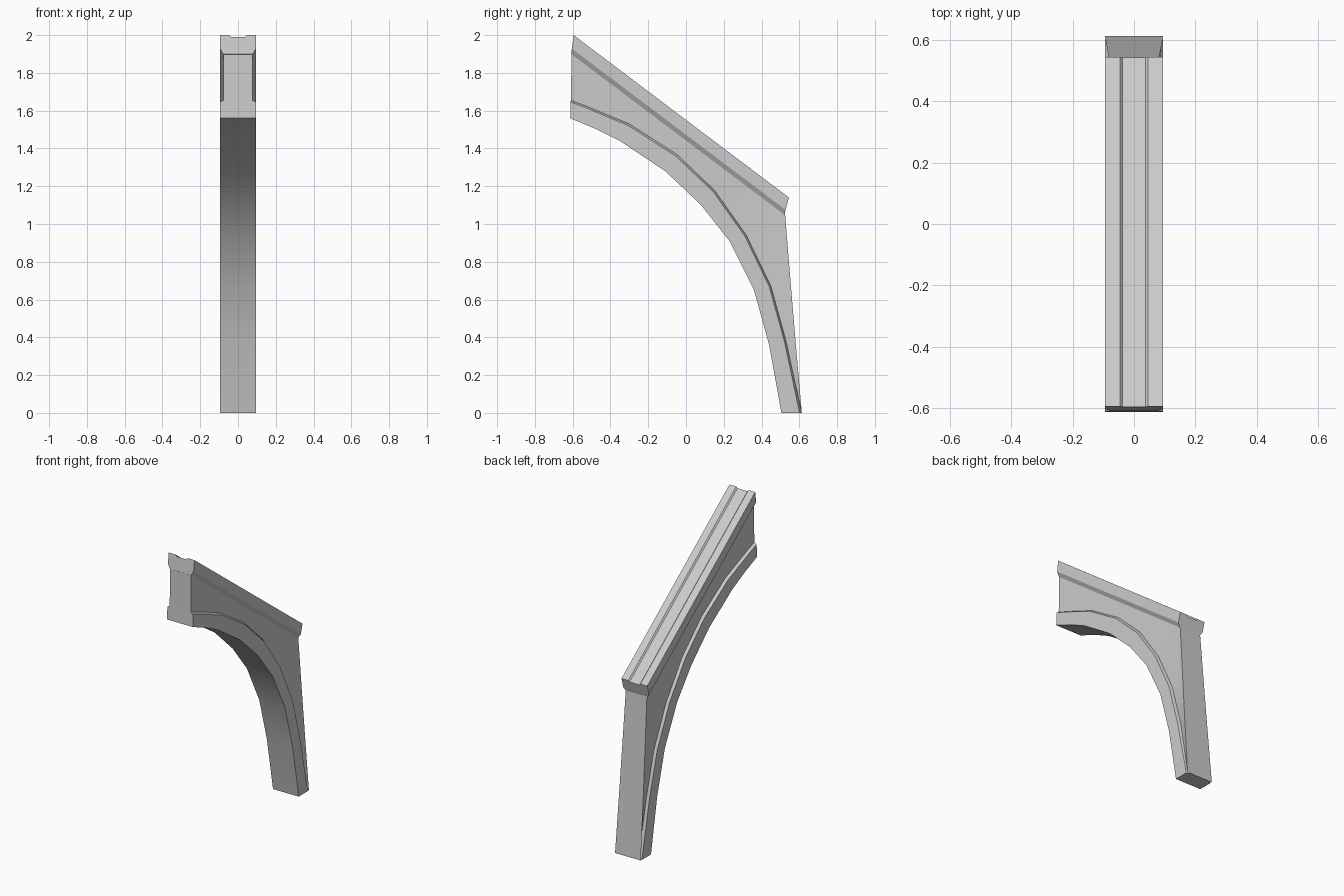
import bpy
import bmesh
import math
from mathutils import Vector

cube = bpy.data.objects.get("Cube")
if cube:
    bpy.data.objects.remove(cube, do_unlink=True)

stone = bpy.data.materials.new("grey stone")
stone.use_nodes = True
GREY = (0.6, 0.6, 0.6, 1)
stone.diffuse_color = GREY
stone.node_tree.nodes["Principled BSDF"].inputs["Base Color"].default_value = GREY

HALF = 0.095    # outer half width
WEB = 0.078     # half width of the recessed wall


def loft(name, rings):
    """Skin a row of closed rings and cap both ends."""
    bm = bmesh.new()
    rows = [[bm.verts.new(p) for p in ring] for ring in rings]
    for a, b in zip(rows, rows[1:]):
        for i in range(len(a)):
            j = (i + 1) % len(a)
            bm.faces.new((a[i], a[j], b[j], b[i]))
    bm.faces.new(rows[0])
    bm.faces.new(rows[-1])
    bmesh.ops.recalc_face_normals(bm, faces=bm.faces)
    mesh = bpy.data.meshes.new(name)
    bm.to_mesh(mesh)
    bm.free()
    mesh.materials.append(stone)
    obj = bpy.data.objects.new(name, mesh)
    bpy.context.collection.objects.link(obj)
    bpy.ops.object.select_all(action='DESELECT')
    obj.select_set(True)
    bpy.context.view_layer.objects.active = obj
    bpy.ops.object.shade_smooth_by_angle(angle=math.radians(30))
    return obj


def ring(start, end, half_section):
    """Mirrored section of (x, t), t running from start to end in the side plane."""
    a, b = Vector(start), Vector(end)
    right = [(x, *a.lerp(b, t)) for x, t in half_section]
    return right + [(-x, y, z) for x, y, z in reversed(right)]


# Side outline of the arch: underside and upper edge of the rib
under = [(-0.613, 1.56), (-0.47, 1.50), (-0.35, 1.44), (-0.11, 1.28), (0.08, 1.10),
         (0.23, 0.91), (0.36, 0.65), (0.44, 0.36), (0.505, 0)]
upper = [(-0.61, 1.655), (-0.53, 1.625), (-0.30, 1.53), (-0.05, 1.37), (0.15, 1.18),
         (0.32, 0.94), (0.45, 0.67), (0.53, 0.38), (0.612, 0)]

# Arched rib with a chamfered upper edge
rib_section = [(HALF, 0), (HALF, 0.9), (WEB, 1)]
loft("arch_rib", [ring(a, b, rib_section) for a, b in zip(under, upper)])

# Recessed wall between rib and coping, flaring to full width at the foot
outer = [(-0.605, 1.91), (-0.52, 1.84), (-0.28, 1.66), (-0.02, 1.47), (0.2, 1.30),
         (0.524, 1.06), (0.553, 0.70), (0.58, 0.38), (0.613, 0)]
rings = []
for inner_point, outer_point in zip(upper, outer):
    z = outer_point[1]
    edge = WEB + (HALF - WEB) * max(0, 1 - z / 1.06)
    rings.append(ring(inner_point, outer_point, [(WEB, 0), (edge, 1)]))
loft("wall", rings)

# Sloping coping with a shallow channel on top and a chamfered underside
coping_section = [(0.037, 0.1), (0.045, 0), (HALF, 0), (HALF, 0.72), (WEB, 1)]
loft("coping", [ring((-0.595, 2.0), (-0.608, 1.90), coping_section),
                ring((0.545, 1.14), (0.52, 1.05), coping_section)])
